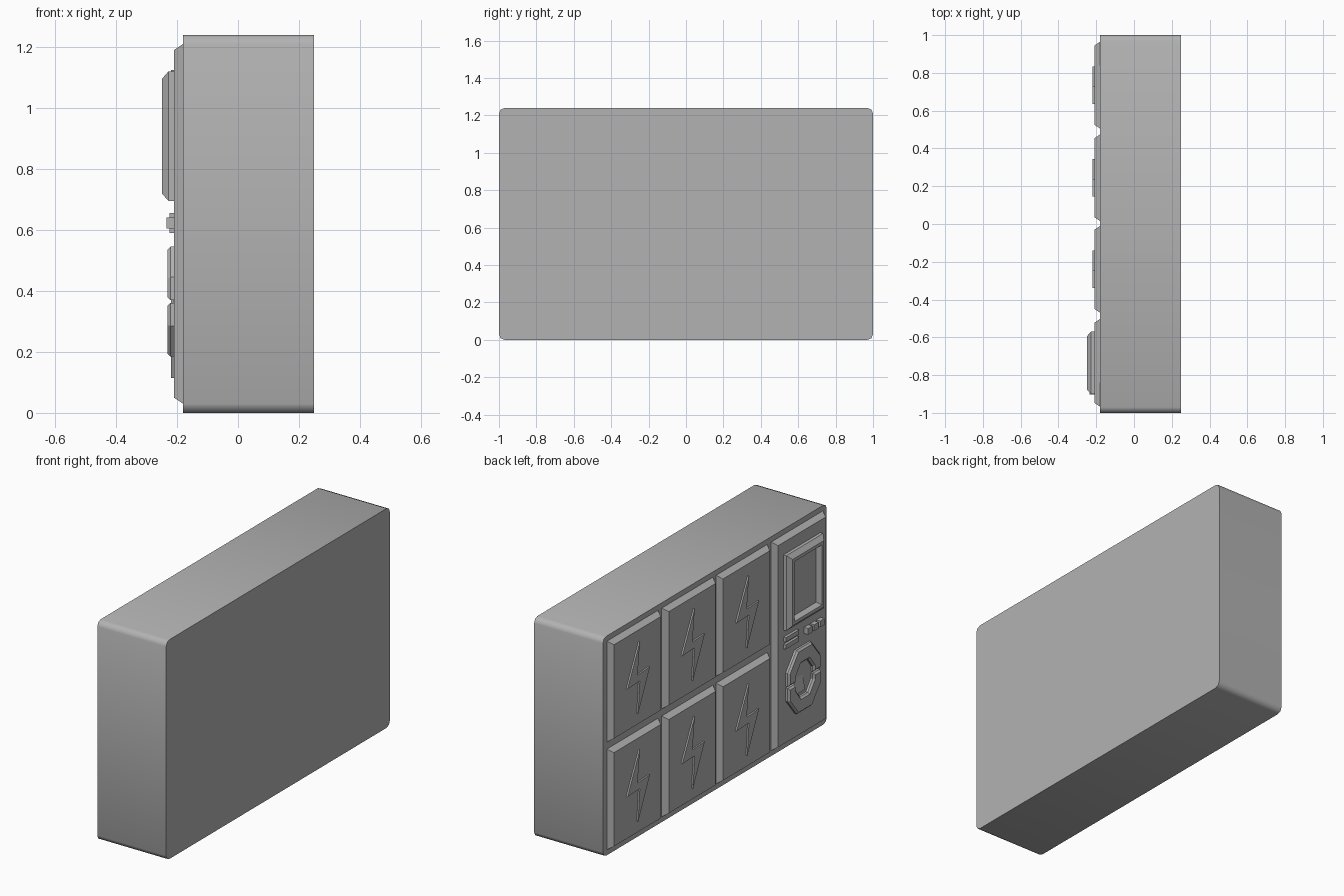
import bpy, bmesh

cube = bpy.data.objects.get("Cube")
if cube:
    bpy.data.objects.remove(cube, do_unlink=True)

grey = bpy.data.materials.new("plain grey")
grey.use_nodes = True
colour = (0.45, 0.45, 0.45, 1)
grey.diffuse_color = colour
grey.node_tree.nodes["Principled BSDF"].inputs["Base Color"].default_value = colour


def finish(name, bm):
    mesh = bpy.data.meshes.new(name)
    bm.to_mesh(mesh)
    bm.free()
    mesh.materials.append(grey)
    obj = bpy.data.objects.new(name, mesh)
    bpy.context.collection.objects.link(obj)
    return obj


def plate(name, outline, x, steps):
    """Outline in (y, z) at depth x, raised towards -x by (inset, rise) steps."""
    bm = bmesh.new()
    face = bm.faces.new([bm.verts.new((x, y, z)) for y, z in outline])
    face.normal_update()
    if face.normal.x > 0:
        face.normal_flip()
    for inset, rise in steps:
        bm.normal_update()
        bmesh.ops.inset_individual(bm, faces=[face], thickness=inset,
                                   depth=rise, use_even_offset=True)
    return finish(name, bm)


def rect(y0, y1, z0, z1):
    return [(y0, z0), (y1, z0), (y1, z1), (y0, z1)]


def place(shape, y, z, flip=1):
    return [(y - a, z + flip * b) for a, b in shape]


BACK, FACE, PANEL = 0.25, -0.18, -0.21
HEIGHT = 1.24
COLUMNS = (0.735, 0.245, -0.24)
PANEL_Y = -0.735

# Cabinet body with rounded long edges
bm = bmesh.new()
bmesh.ops.create_cube(bm, size=1)
for v in bm.verts:
    v.co = (BACK if v.co.x > 0 else FACE, v.co.y * 2, (v.co.z + 0.5) * HEIGHT)
long_edges = [e for e in bm.edges
              if abs(e.verts[0].co.x - e.verts[1].co.x) > 0.1]
bmesh.ops.bevel(bm, geom=long_edges, offset=0.03, segments=2, profile=0.5,
                affect='EDGES')
body = finish("cabinet_body", bm)
bpy.context.view_layer.objects.active = body
body.select_set(True)
bpy.ops.object.shade_smooth_by_angle(angle=0.87)
body.select_set(False)

# Battery doors, each with a raised bolt
bolt = [(0.01, 0.2), (-0.1, -0.025), (0.01, -0.02),
        (-0.005, -0.2), (0.1, 0.025), (-0.01, 0.02)]
for row, z in (("lower", 0.315), ("upper", 0.925)):
    for i, y in enumerate(COLUMNS, 1):
        plate(f"{row}_door_{i}",
              rect(y - 0.229, y + 0.229, z - 0.285, z + 0.285),
              FACE, [(0.02, 0.03)])
        plate(f"{row}_bolt_{i}", place(bolt, y, z), PANEL, [(0, 0.009)])

# Control panel
plate("control_panel", rect(PANEL_Y - 0.232, PANEL_Y + 0.232, 0.03, 1.21),
      FACE, [(0.02, 0.03)])

# Display frame with sunken screen
plate("display", rect(-0.9, -0.57, 0.695, 1.12), PANEL,
      [(0, 0.018), (0.025, 0.022), (0.018, 0), (0.015, -0.025)])

# Label bars and buttons
for i, z in enumerate((0.59, 0.63)):
    plate(f"label_bar_{i + 1}", rect(-0.69, -0.57, z, z + 0.025),
          PANEL, [(0, 0.015)])
for i in range(3):
    y = -0.755 - i * 0.055
    plate(f"button_{i + 1}", rect(y - 0.038, y, 0.605, 0.64),
          PANEL, [(0, 0.025)])

# Split eight-sided ring socket
half_ring = [(-0.145, 0.005), (-0.145, 0.08), (-0.065, 0.18), (0.065, 0.18),
             (0.145, 0.08), (0.145, 0.005), (0.08, 0.005), (0.08, 0.035),
             (0.035, 0.095), (-0.035, 0.095), (-0.08, 0.035), (-0.08, 0.005)]
for name, flip in (("upper", 1), ("lower", -1)):
    plate(f"{name}_ring_half", place(half_ring, PANEL_Y, 0.365, flip),
          PANEL, [(0, 0.012), (0.01, 0.01)])

# Sloped ledge inside the ring
bm = bmesh.new()
ends = [[bm.verts.new((x, y, z)) for x, z in
         ((PANEL, 0.38), (PANEL, 0.3), (-0.228, 0.3))]
        for y in (-0.74, -0.655)]
bm.faces.new(ends[0])
bm.faces.new(ends[1])
for i in range(3):
    j = (i + 1) % 3
    bm.faces.new((ends[0][i], ends[0][j], ends[1][j], ends[1][i]))
bmesh.ops.recalc_face_normals(bm, faces=bm.faces)
finish("ring_ledge", bm)
